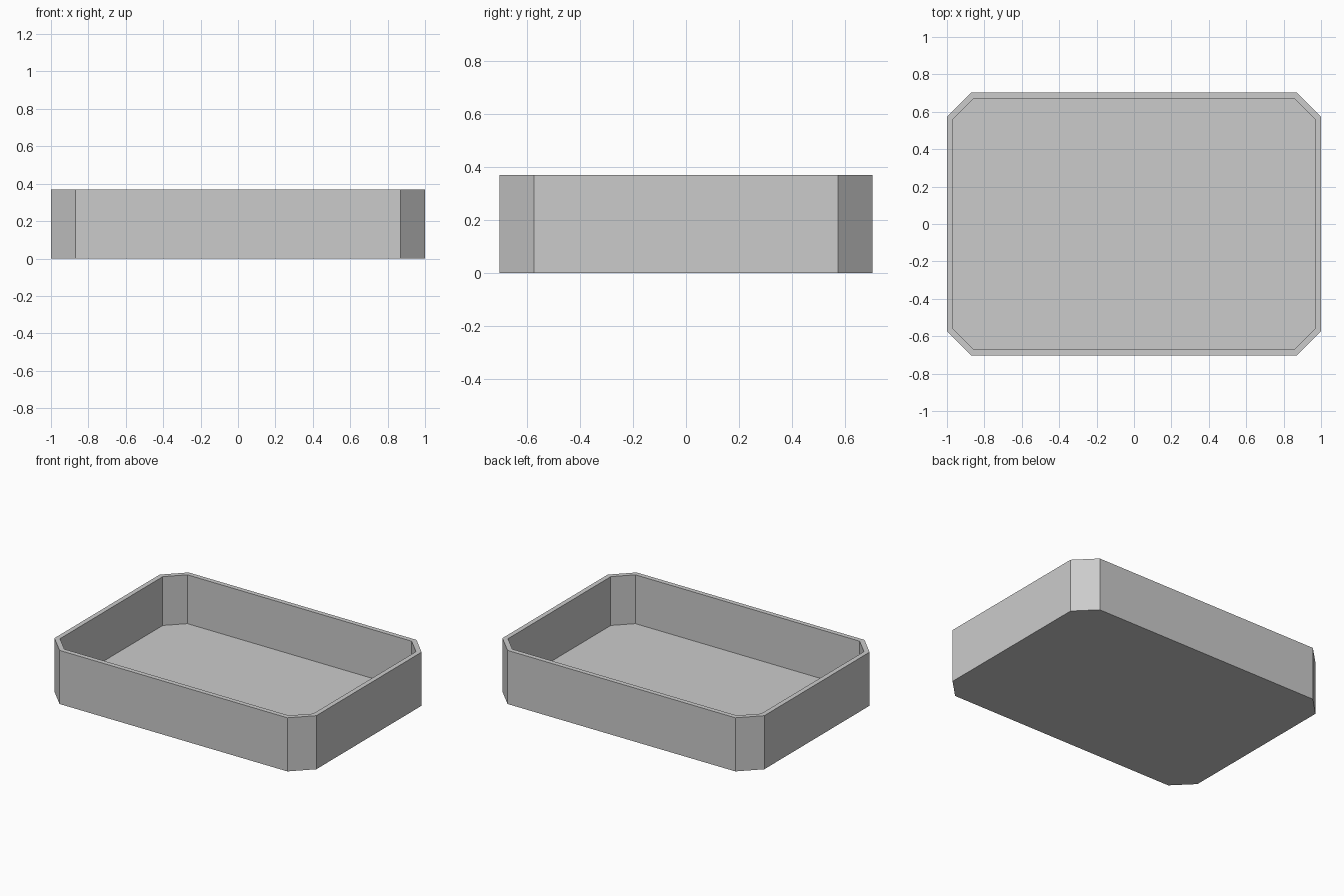
import bpy
import bmesh

cube = bpy.data.objects.get("Cube")
if cube:
    bpy.data.objects.remove(cube, do_unlink=True)

HALF_X, HALF_Y, HEIGHT = 1.0, 0.704, 0.37
CHAMFER, WALL = 0.13, 0.033

# Plain grey finish
grey = bpy.data.materials.new("plain grey")
grey.use_nodes = True
colour = (0.6, 0.6, 0.6, 1)
grey.diffuse_color = colour
grey.node_tree.nodes["Principled BSDF"].inputs["Base Color"].default_value = colour


def chamfered_outline(hx, hy, cut):
    """Rectangle with cut corners, counter-clockwise."""
    corner = [(hx, hy - cut), (hx - cut, hy)]
    points = []
    for sx, sy in ((1, 1), (-1, 1), (-1, -1), (1, -1)):
        pair = corner if sx * sy > 0 else corner[::-1]
        points += [(sx * x, sy * y) for x, y in pair]
    return points


# Solid block with cut corners
bm = bmesh.new()
base = bm.faces.new([bm.verts.new((x, y, 0)) for x, y in
                     chamfered_outline(HALF_X, HALF_Y, CHAMFER)])
block = bmesh.ops.extrude_face_region(bm, geom=[base], use_keep_orig=True)
top = next(g for g in block["geom"] if isinstance(g, bmesh.types.BMFace))
bmesh.ops.translate(bm, verts=top.verts, vec=(0, 0, HEIGHT))
bmesh.ops.recalc_face_normals(bm, faces=bm.faces)

# Even rim, then the hollow pushed down to the floor
bmesh.ops.inset_region(bm, faces=[top], thickness=WALL, use_even_offset=True)
hollow = bmesh.ops.extrude_face_region(bm, geom=[top])
floor_verts = [g for g in hollow["geom"] if isinstance(g, bmesh.types.BMVert)]
bmesh.ops.translate(bm, verts=floor_verts, vec=(0, 0, WALL - HEIGHT))
if top.is_valid:
    bmesh.ops.delete(bm, geom=[top], context="FACES_ONLY")
bmesh.ops.recalc_face_normals(bm, faces=bm.faces)

mesh = bpy.data.meshes.new("tray")
bm.to_mesh(mesh)
bm.free()
mesh.materials.append(grey)
tray = bpy.data.objects.new("tray", mesh)
bpy.context.collection.objects.link(tray)
